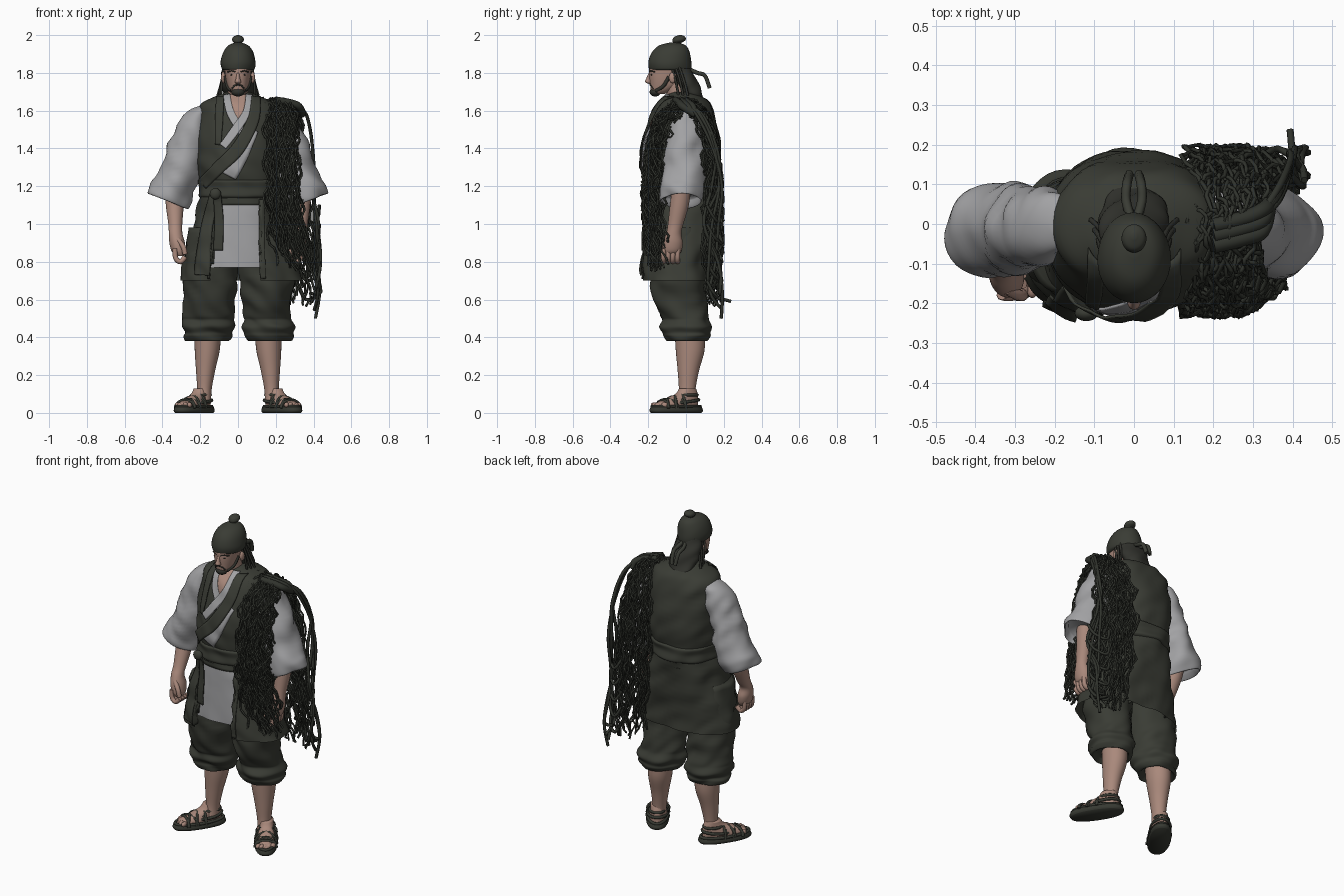
import bpy, bmesh, math, random
from mathutils import Vector, Matrix, noise
from mathutils.bvhtree import BVHTree

if "Cube" in bpy.data.objects:
    bpy.data.objects.remove(bpy.data.objects["Cube"])

random.seed(4)

def material(name, r, g, b):
    m = bpy.data.materials.new(name)
    m.diffuse_color = (r, g, b, 1)
    m.use_nodes = True
    m.node_tree.nodes["Principled BSDF"].inputs["Base Color"].default_value = m.diffuse_color
    return m

CLOTH = material("dark_olive_cloth", .042, .045, .035)
WHITE = material("pale_grey_cloth", .36, .36, .37)
SKIN = material("skin", .40, .25, .20)
NET = material("net_rope", .030, .033, .026)
HAIR = material("black_hair", .032, .033, .027)
STRAW = material("sandal_straw", .038, .041, .032)

def catmull(keys, sub):
    """Smoothly interpolate a list of equal-length tuples."""
    out = []
    for i in range(len(keys) - 1):
        a, b, c, d = keys[max(i - 1, 0)], keys[i], keys[i + 1], keys[min(i + 2, len(keys) - 1)]
        for k in range(sub):
            t = k / sub
            out.append([q + .5 * t * (r - p + t * (2*p - 5*q + 4*r - s + t * (3*(q - r) + s - p)))
                        for p, q, r, s in zip(a, b, c, d)])
    out.append(list(keys[-1]))
    return out

def add_mesh(name, bm, mat):
    bmesh.ops.recalc_face_normals(bm, faces=bm.faces)
    me = bpy.data.meshes.new(name)
    bm.to_mesh(me)
    bm.free()
    me.materials.append(mat)
    me.shade_smooth()
    ob = bpy.data.objects.new(name, me)
    bpy.context.collection.objects.link(ob)
    return ob

def loft(name, keys, mat, s=1, n=32, sub=5, power=2, wrinkle=0, M=None, caps=True, drop=None):
    """Stack of (cx, cy, z, rx, ry, tilt) superellipse rings, mirrored by s."""
    bm = bmesh.new()
    rings = []
    for cx, cy, z, rx, ry, tilt in catmull([tuple(k) + (0,) * (6 - len(k)) for k in keys], sub):
        ring = []
        for i in range(n):
            a = 2 * math.pi * i / n
            c, d = math.cos(a), math.sin(a)
            x = math.copysign(abs(c) ** (2 / power), c)
            y = math.copysign(abs(d) ** (2 / power), d)
            co = Vector((s * (cx + rx * x), cy + ry * y, z + tilt * rx * x))
            if wrinkle:
                f = noise.noise(Vector((co.x * 9, co.y * 9, co.z * 13 + co.x * 8)))
                co += Vector((s * x, y, .3 * f)) * f * wrinkle
            ring.append(bm.verts.new(M @ co if M else co))
        rings.append(ring)
    for r0, r1 in zip(rings, rings[1:]):
        for i in range(n):
            j = (i + 1) % n
            quad = (r0[i], r0[j], r1[j], r1[i])
            if drop and drop(sum((v.co for v in quad), Vector()) / 4):
                continue
            bm.faces.new(quad)
    if caps:
        bm.faces.new(rings[0])
        bm.faces.new(rings[-1])
    return add_mesh(name, bm, mat)

def tubes(name, paths, radius, mat, res=1, cyclic=False, M=None):
    """Round cords through each path, as one mesh."""
    cu = bpy.data.curves.new(name, 'CURVE')
    cu.dimensions = '3D'
    cu.bevel_depth, cu.bevel_resolution, cu.use_fill_caps = radius, res, True
    for p in paths:
        sp = cu.splines.new('POLY')
        sp.points.add(len(p) - 1)
        sp.use_cyclic_u = cyclic
        for q, co in zip(sp.points, p):
            v = M @ Vector(co) if M else Vector(co)
            q.co = (*v, 1)
    cu.materials.append(mat)
    tmp = bpy.data.objects.new(name + "_guide", cu)
    bpy.context.collection.objects.link(tmp)
    bpy.context.view_layer.update()
    me = bpy.data.meshes.new_from_object(tmp.evaluated_get(bpy.context.evaluated_depsgraph_get()))
    bpy.data.objects.remove(tmp)
    me.shade_smooth()
    bpy.context.collection.objects.link(bpy.data.objects.new(name, me))

def ball(name, c, r, mat):
    bm = bmesh.new()
    bmesh.ops.create_uvsphere(bm, u_segments=16, v_segments=10, radius=1,
                              matrix=Matrix.Translation(c) @ Matrix.Diagonal((*r, 1)))
    add_mesh(name, bm, mat)

# --- Torso, skirt and inner apron
torso = loft("vest", [(0, -.02, 1.70, .06, .055), (0, -.01, 1.675, .12, .095), (0, -.005, 1.635, .195, .135),
                      (0, -.01, 1.55, .212, .17), (0, -.02, 1.4, .217, .2), (0, -.02, 1.3, .215, .205),
                      (0, -.02, 1.2, .195, .19), (0, -.02, 1.1, .2, .19)], CLOTH, n=64, power=2.3, wrinkle=.012)
skirt = loft("skirt", [(0, -.02, 1.17, .2, .195), (.0, -.025, 1.05, .22, .19), (.01, -.035, .9, .265, .19),
                       (.015, -.05, .78, .305, .185), (.015, -.05, .70, .322, .185)], CLOTH, n=96, power=2.4,
             wrinkle=.018, caps=False, drop=lambda c: c.y < -.1 and -.14 < c.x < .12 and c.z < 1.14)
apron = loft("inner_apron", [(0, -.02, 1.18, .185, .18), (0, -.03, 1.0, .21, .18), (0, -.04, .77, .24, .175)],
             WHITE, n=64, power=2.4, wrinkle=.008, caps=False, drop=lambda c: c.y > -.1)

verts, polys = [], []
for ob in (torso, skirt, apron):
    base = len(verts)
    verts += [v.co.copy() for v in ob.data.vertices]
    polys += [[base + i for i in p.vertices] for p in ob.data.polygons]
body = BVHTree.FromPolygons(verts, polys)

def band(name, path, mat, off):
    """Cloth strip along (x, z, width), laid on the front of the body."""
    pts = catmull(path, 8)
    bm = bmesh.new()
    rows = []
    for i, (x, z, w) in enumerate(pts):
        a, b = pts[max(i - 1, 0)], pts[min(i + 1, len(pts) - 1)]
        d = Vector((b[0] - a[0], b[1] - a[1])).normalized()
        row = []
        for k in range(7):
            u = (k / 6 - .5) * w
            px, pz = x - d.y * u, z + d.x * u
            hit = body.ray_cast(Vector((px, -1, pz)), Vector((0, 1, 0)))[0]
            row.append(bm.verts.new((px, (hit.y if hit else -.06) - off, pz)))
        rows.append(row)
    for r0, r1 in zip(rows, rows[1:]):
        for k in range(6):
            bm.faces.new((r0[k], r0[k + 1], r1[k + 1], r1[k]))
    mod = add_mesh(name, bm, mat).modifiers.new("thickness", 'SOLIDIFY')
    mod.thickness, mod.offset = .007, 0

# Open neckline, crossed collars and belt
band("white_shirt_panel", [(.085, 1.50, .05), (0, 1.37, .11), (-.06, 1.26, .11)], WHITE, .004)
band("chest_skin", [(0, 1.685, .09), (0, 1.6, .07), (0, 1.52, .02)], SKIN, .005)
band("white_collar_under", [(-.06, 1.685, .035), (-.04, 1.59, .04), (.02, 1.49, .04), (.05, 1.45, .04)], WHITE, .009)
band("white_collar_over", [(.06, 1.685, .035), (.045, 1.59, .04), (-.02, 1.49, .045), (-.08, 1.41, .04)], WHITE, .013)
band("vest_edge", [(-.095, 1.675, .04), (-.10, 1.55, .04), (-.105, 1.42, .03)], CLOTH, .012)
band("vest_crossing_strap", [(.095, 1.675, .045), (.08, 1.55, .06), (.0, 1.4, .07), (-.1, 1.3, .065), (-.19, 1.21, .06)],
     CLOTH, .018)
loft("belt", [(0, -.02, 1.235, .195, .19), (0, -.02, 1.225, .208, .205), (0, -.02, 1.19, .205, .2),
              (0, -.02, 1.15, .212, .206), (0, -.02, 1.135, .195, .19)], CLOTH, n=64, power=2.3, wrinkle=.012)
ball("belt_knot", (-.12, -.225, 1.16), (.03, .02, .03), CLOTH)
band("belt_tail_long", [(-.125, 1.15, .05), (-.165, .98, .06), (-.185, .8, .08), (-.19, .73, .08)], CLOTH, .016)
band("belt_tail_short", [(-.11, 1.15, .04), (-.10, 1.02, .045), (-.105, .86, .05)], CLOTH, .024)
band("skirt_edge_left", [(.127, 1.13, .03), (.127, .9, .03), (.132, .71, .03)], CLOTH, .005)
band("skirt_edge_right", [(-.14, 1.13, .03), (-.14, .9, .03), (-.145, .71, .03)], CLOTH, .005)

# --- Arms and legs, both sides
for s, side in ((1, "left"), (-1, "right")):
    loft(side + "_sleeve", [(.17, 0, 1.625, .03, .04), (.205, 0, 1.59, .075, .08), (.245, -.005, 1.5, .09, .1),
                            (.285, -.01, 1.37, .103, .108), (.32, -.012, 1.25, .118, .115), (.36, -.02, 1.165, .11, .115, .35),
                            (.37, -.022, 1.12, .103, .105, .4), (.36, -.02, 1.16, .08, .09, .4)],
         WHITE, s, n=40, power=1.85, wrinkle=.02)
    f = 0 if s > 0 else -.06   # the model's right hand swings further forward
    loft(side + "_forearm", [(.34, -.02, 1.22, .05, .05), (.335, -.035 + f * .3, 1.1, .047, .05),
                             (.332, -.055 + f * .7, 1.0, .037, .041), (.33, -.065 + f, .95, .036, .04),
                             (.322, -.07 + f, .90, .041, .053), (.314, -.075 + f, .855, .037, .05),
                             (.305, -.08 + f, .83, .02, .035)], SKIN, s)
    tubes(side + "_fingers", [[(s * x, y + f, z) for x, y, z in catmull(
        [(.333, -.118 + k * .025, .87), (.33, -.12 + k * .025, .82), (.305, -.12 + k * .025, .80),
         (.28, -.115 + k * .025, .825)], 4)] for k in range(4)], .0135, SKIN, 2)
    tubes(side + "_thumb", [[(s * x, y + f, z) for x, y, z in catmull(
        [(.32, -.105, .92), (.29, -.12, .88), (.28, -.12, .84)], 4)]], .014, SKIN, 2)
    loft(side + "_trouser_leg", [(.13, -.04, .98, .13, .13), (.15, -.045, .76, .145, .14), (.15, -.035, .62, .132, .138),
                                 (.153, -.01, .52, .134, .125), (.155, .0, .49, .13, .12), (.16, 0, .455, .141, .132),
                                 (.16, 0, .425, .13, .12), (.163, .003, .405, .13, .12), (.165, .005, .38, .108, .105),
                                 (.165, .01, .41, .085, .09)], CLOTH, s, n=48, wrinkle=.024)
    loft(side + "_shin", [(.16, .02, .43, .07, .08), (.163, .022, .33, .066, .076), (.172, .012, .22, .05, .056),
                          (.178, .006, .12, .038, .044), (.182, .002, .05, .04, .05)], SKIN, s)
    # Sandalled foot, built pointing forward then turned outward
    M = Matrix.Translation((s * .232, -.052, 0)) @ Matrix.Rotation(s * math.radians(33), 4, 'Z')
    loft(side + "_sandal_sole", [(0, 0, 0, .060, .152), (0, 0, .012, .066, .16), (0, 0, .03, .062, .154)],
         STRAW, s, power=2.4, M=M)
    loft(side + "_foot", [(0, 0, .025, .05, .135), (0, .005, .05, .05, .128), (0, .035, .075, .045, .098),
                          (0, .065, .10, .041, .064), (0, .072, .13, .038, .045)], SKIN, s, power=2.3, M=M)
    for k in range(5):
        c = M @ Vector((s * (k - 2) * .021, -.118 + .007 * abs(k - 1.2), .042))
        ball(side + "_toe", c, (.013, .02, .014), SKIN)
    arches = [[(.062 * math.cos(t), y + dy * math.cos(t), .025 + h * math.sin(t)) for t in
               [math.pi * i / 12 for i in range(13)]]
              for y, h, dy in ((-.085, .042, 0), (-.06, .048, .03), (-.06, .048, -.03),
                               (-.01, .062, .03), (-.01, .062, -.03), (.02, .078, 0))]
    tubes(side + "_sandal_straps", arches, .008, STRAW, M=M)
    ring = [2 * math.pi * i / 28 for i in range(28)]
    tubes(side + "_sandal_rim", [[(.059 * math.cos(t), .147 * math.sin(t), .035) for t in ring],
                                 [(.055 * math.cos(t), .05 + .085 * math.sin(t), .06 + .01 * math.sin(t)) for t in ring],
                                 [(.043 * math.cos(t), .07 + .056 * math.sin(t), .095) for t in ring]],
          .009, STRAW, cyclic=True, M=M)

# --- Head
loft("neck", [(0, -.03, 1.58, .075, .07), (0, -.045, 1.68, .055, .055), (0, -.07, 1.76, .052, .055)], SKIN)
loft("head", [(0, -.145, 1.688, .022, .03), (0, -.13, 1.705, .042, .055), (0, -.105, 1.74, .058, .085),
              (0, -.095, 1.79, .068, .1), (0, -.09, 1.84, .072, .102), (0, -.085, 1.89, .06, .09)], SKIN, power=2.2)
loft("nose", [(0, -.185, 1.80, .008, .012), (0, -.195, 1.77, .011, .016), (0, -.198, 1.752, .017, .018),
              (0, -.188, 1.742, .01, .01)], SKIN, n=12, sub=3)
ball("chin_beard", (0, -.163, 1.699), (.036, .03, .024), HAIR)
for s in (1, -1):
    ball("ear", (s * .078, -.07, 1.775), (.012, .02, .03), SKIN)
    tubes("jaw_beard", [catmull([(s * .066, -.09, 1.78), (s * .056, -.12, 1.73), (s * .035, -.16, 1.705)], 5)], .010, HAIR)
    tubes("moustache", [[(0, -.19, 1.738), (s * .02, -.183, 1.732), (s * .032, -.172, 1.715)]], .005, HAIR)
    tubes("eyebrow", [[(s * .014, -.192, 1.806), (s * .035, -.186, 1.811), (s * .055, -.165, 1.805)]], .004, HAIR)
    ball("eye", (s * .031, -.181, 1.79), (.010, .006, .004), HAIR)
    tubes("side_lock", [catmull([(s * .075, -.075 + k * .02, 1.83), (s * .086, -.055 + k * .022, 1.76),
                                 (s * (.09 + .009 * k), -.04 + k * .025, 1.68)], 5) for k in range(3)], .007, HAIR)
    tubes("headband_tail", [catmull([(s * .008, .015, 1.82), (s * .02, .06, 1.80), (s * .018, .10, 1.785),
                                     (s * .012, .125, 1.72)], 5)], .012, CLOTH)
loft("cap", [(0, -.085, 1.815, .08, .105), (0, -.085, 1.825, .088, .113), (0, -.085, 1.86, .091, .114),
             (0, -.08, 1.91, .079, .1), (0, -.072, 1.945, .053, .07), (0, -.065, 1.962, .012, .015)],
     CLOTH, wrinkle=.004)
loft("topknot", [(0, -.058, 1.94, .03, .03), (0, -.05, 1.955, .018, .02), (0, -.038, 1.972, .031, .034),
                 (0, -.033, 1.99, .026, .03), (0, -.03, 2.0, .006, .008)], CLOTH)
loft("back_hair", [(0, -.045, 1.85, .08, .065), (0, -.025, 1.79, .084, .065), (0, .01, 1.73, .085, .06),
                   (0, .045, 1.68, .075, .045), (0, .08, 1.635, .035, .03)], HAIR, wrinkle=.025)

# --- Fishing net draped over the shoulder: (x, y, z, half width)
drape = catmull([(.30, -.19, .76, .09), (.26, -.215, .98, .095), (.238, -.225, 1.2, .088), (.23, -.2, 1.42, .085),
                 (.225, -.135, 1.58, .082), (.225, -.01, 1.66, .078), (.235, .105, 1.59, .09), (.25, .165, 1.4, .11),
                 (.265, .185, 1.15, .115), (.285, .185, .85, .11), (.31, .175, .58, .09)], 9)
strands = []
for layer in range(4):
    for i in range(14):
        v0, ph, cut = i / 6.5 - 1, random.uniform(-.5, .5), random.randint(0, 7)
        path = []
        for k, (x, y, z, w) in enumerate(drape[cut:len(drape) - random.randint(0, 9)]):
            v = v0 + .17 * (-1) ** i * math.sin(k * .8 + ph + layer) + random.uniform(-.04, .04)
            inward = (1 - .11 * layer) * (1 - .22 * max(v, 0) ** 2)
            path.append((x + w * v, y * inward + random.uniform(-.014, .014),
                         z - .012 * layer * (z > 1.6) - .03 * max(v, 0) ** 2 + random.uniform(-.01, .01)))
        strands.append(path)
tubes("fishing_net", strands, .0062, NET, 0)

# Gathered cord on the shoulder and loose hanging loops
tubes("shoulder_cord", [catmull([(.2, -.03 + d, 1.655), (.28, -.01 + d, 1.64), (.325, .01 + d, 1.62), (.34, .05, 1.58)], 5)
                        for d in (-.025, 0, .025)], .02, NET, 2)
loose = []
for k in range(4):
    j = lambda a: random.uniform(-a, a)
    loose.append(catmull([(.31, .01, 1.63), (.365, .08 + j(.02), 1.57), (.395, .14 + j(.03), 1.4), (.40 + j(.02), .16 + j(.04), 1.2),
                          (.415 + j(.02), .14 + j(.05), 1.0), (.42 + j(.03), .13 + j(.06), .8),
                          (.42 + j(.03), .15 + j(.05), .64), (.39 + j(.03), .20 + j(.04), .5 + .045 * k)], 5))
for k in range(5):
    z = .62 + .1 * k
    loose.append(catmull([(.32, .16, z + .06), (.36, .19, z - .02), (.42, .15, z + .01), (.43, .11, z + .08)], 4))
tubes("loose_net_ropes", loose, .009, NET)
